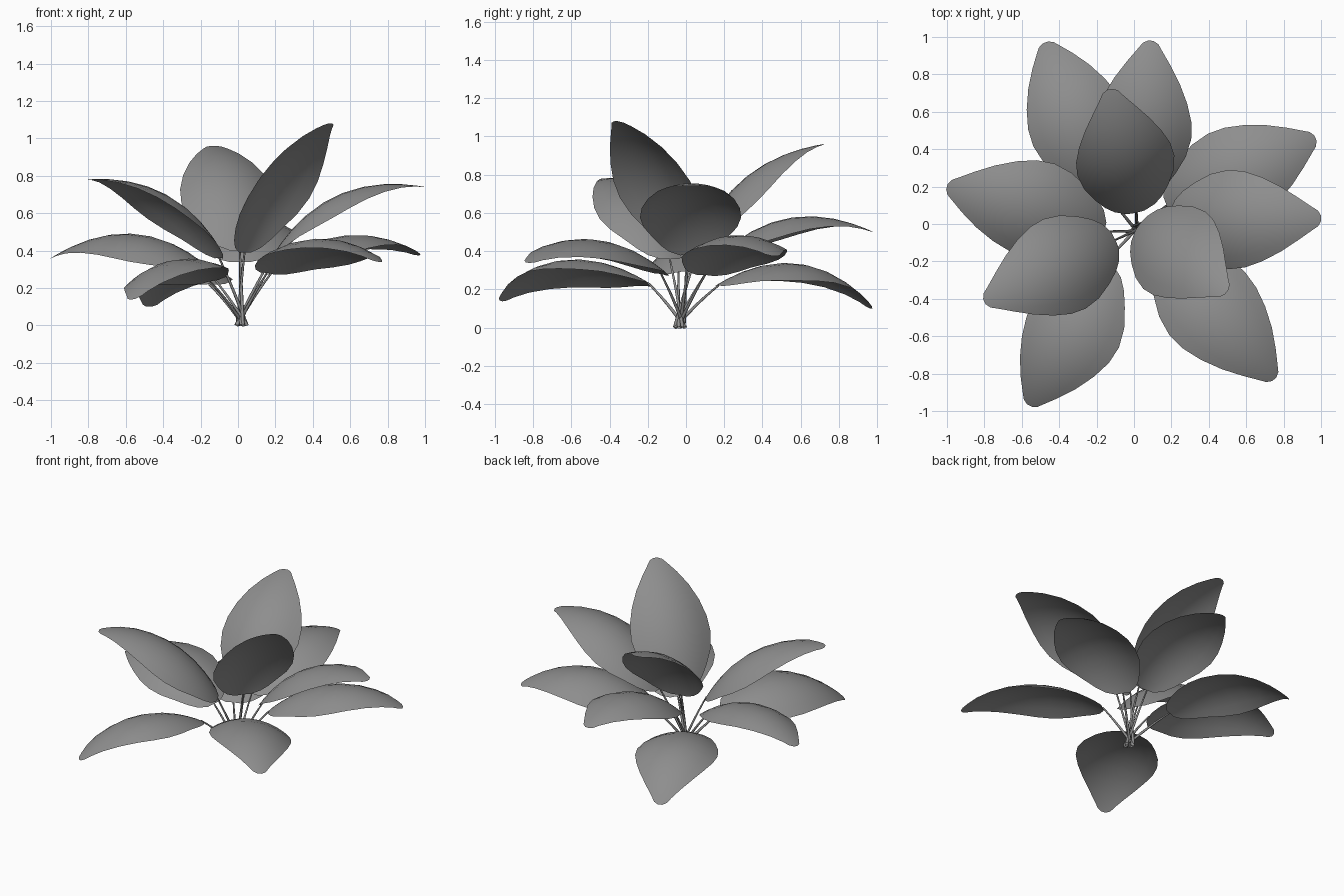
import bpy, bmesh, math
from mathutils import Vector, Matrix

cube = bpy.data.objects.get("Cube")
if cube:
    bpy.data.objects.remove(cube, do_unlink=True)

GREY = (0.27, 0.27, 0.27, 1)
mat = bpy.data.materials.new("leaf_grey")
mat.use_nodes = True
mat.diffuse_color = GREY
mat.node_tree.nodes["Principled BSDF"].inputs["Base Color"].default_value = GREY

UP = Vector((0, 0, 1))
ROOT = Vector((0.02, -0.03, 0))
# (position along the blade, half width)
OUTLINE = [(0, .05), (.03, .11), (.08, .155), (.16, .20), (.27, .245), (.40, .265), (.53, .257),
           (.66, .225), (.78, .175), (.88, .115), (.95, .066), (.985, .042), (1, .015)]
ACROSS = 8
DROOP = 0.09


def bezier(a, b, c, t):
    """Point and tangent on a quadratic curve."""
    point = a * (1 - t) ** 2 + b * 2 * t * (1 - t) + c * t * t
    return point, ((b - a) * (1 - t) + (c - b) * t).normalized()


def finish(name, bm):
    mesh = bpy.data.meshes.new(name)
    bm.to_mesh(mesh)
    bm.free()
    mesh.materials.append(mat)
    obj = bpy.data.objects.new(name, mesh)
    bpy.context.collection.objects.link(obj)
    for poly in mesh.polygons:
        poly.use_smooth = True


def skin(bm, rows, closed=False):
    n = len(rows[0])
    for r0, r1 in zip(rows, rows[1:]):
        for j in range(n if closed else n - 1):
            k = (j + 1) % n
            bm.faces.new((r0[j], r0[k], r1[k], r1[j]))


def blade(name, base, ctrl, tip, roll):
    """Arched leaf blade whose edges droop below the midrib."""
    chord = (tip - base).normalized()
    right = chord.cross(UP).normalized()
    right = Matrix.Rotation(-math.radians(roll), 3, chord) @ right
    bm = bmesh.new()
    rows = []
    for t, width in OUTLINE:
        p, tangent = bezier(base, ctrl, tip, t)
        normal = right.cross(tangent).normalized()
        row = []
        for j in range(ACROSS + 1):
            s = (2 * j / ACROSS - 1) * width
            row.append(bm.verts.new(p + right * s - normal * DROOP * (s / 0.26) ** 2))
        rows.append(row)
    skin(bm, rows)
    finish(name, bm)


def stem(name, start, ctrl, end):
    """Thin tapering stalk."""
    bm = bmesh.new()
    rows = []
    for i in range(7):
        p, tangent = bezier(start, ctrl, end, i / 6)
        side = tangent.cross(UP).normalized()
        other = side.cross(tangent)
        radius = 0.010 - 0.005 * i / 6
        ring = [math.tau * k / 6 for k in range(6)]
        rows.append([bm.verts.new(p + (side * math.cos(a) + other * math.sin(a)) * radius)
                     for a in ring])
    skin(bm, rows, closed=True)
    bmesh.ops.recalc_face_normals(bm, faces=bm.faces)
    finish(name, bm)


# name, blade base, blade tip, arch height, roll in degrees
LEAVES = [
    ("back_right_low", (-.155, .17, .22), (-.475, .97, .10), .175, 0),
    ("back_middle", (.01, .14, .34), (.09, .98, .50), .155, 0),
    ("back_upright", (.01, .06, .40), (-.13, .72, .96), .13, 0),
    ("left_back", (.175, .10, .275), (.97, .46, .375), .155, 4),
    ("left_middle", (.19, .02, .38), (1.0, .03, .74), .15, 0),
    ("front_upright", (.035, .005, .39), (.495, -.365, 1.08), .11, 0),
    ("front_left_low", (.155, -.13, .28), (.75, -.83, .34), .15, 7),
    ("front_right_low", (-.15, -.20, .235), (-.56, -.97, .14), .16, -11),
    ("front_right_high", (-.10, -.085, .36), (-.80, -.415, .78), .14, 0),
    ("right_middle", (-.16, -.04, .29), (-1.0, .20, .36), .16, 9),
]

for name, base, tip, arch, roll in LEAVES:
    base, tip = Vector(base), Vector(tip)
    chord = (tip - base).normalized()
    normal = chord.cross(UP).normalized().cross(chord)
    ctrl = (base + tip) / 2 + normal * arch * 2
    blade(name + "_leaf", base, ctrl, tip, roll)
    outward = Vector((chord.x, chord.y, 0)).normalized()
    start = ROOT - outward * 0.03
    bend = (start + base) / 2 + Vector((0, 0, 0.02))
    stem(name + "_stem", start, bend, base)
